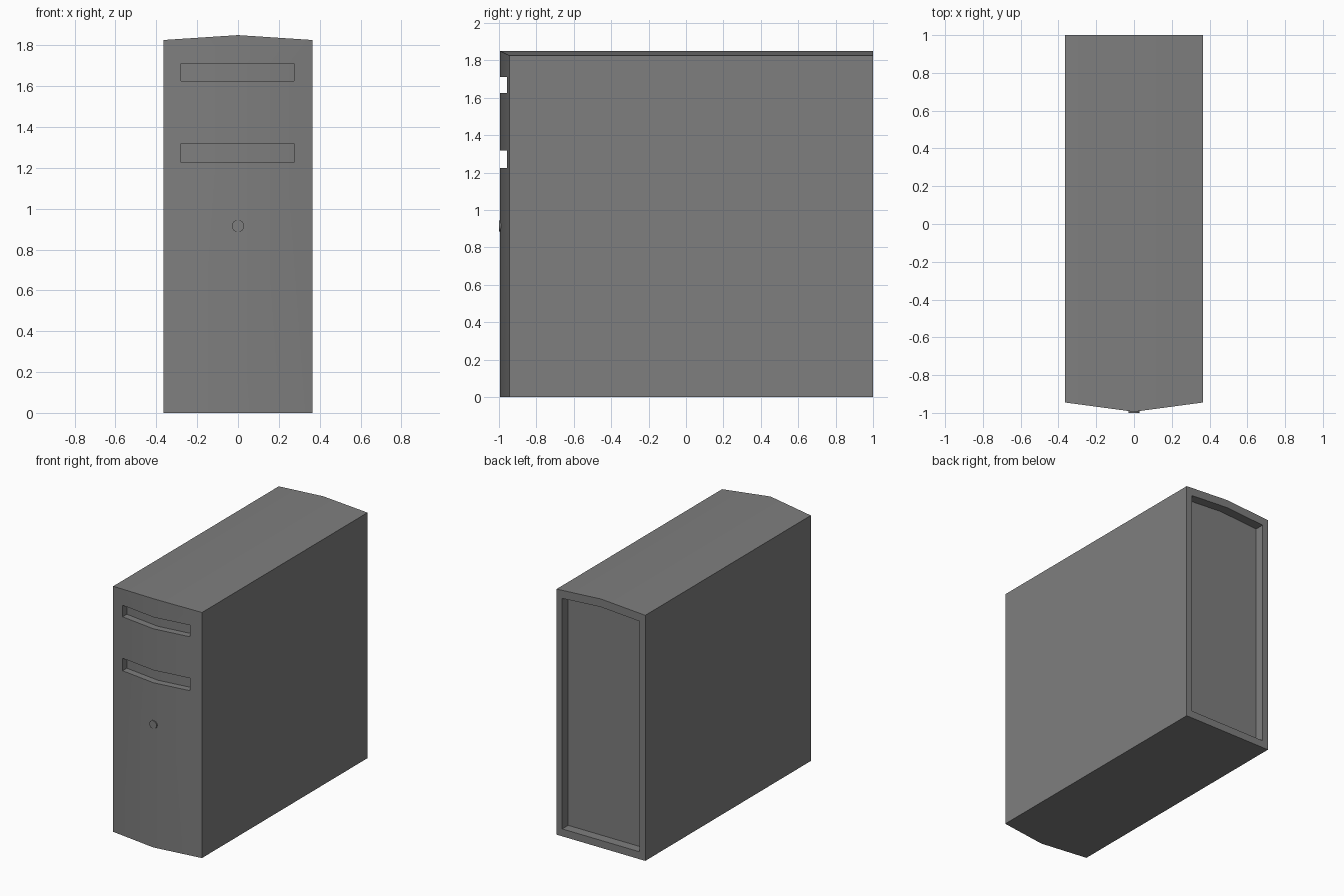
import bpy
import bmesh
import math
from mathutils import Matrix, Vector

cube = bpy.data.objects.get("Cube")
if cube:
    bpy.data.objects.remove(cube, do_unlink=True)

grey = bpy.data.materials.new("case grey")
grey.use_nodes = True
colour = (0.21, 0.21, 0.21, 1)
grey.diffuse_color = colour
grey.node_tree.nodes["Principled BSDF"].inputs["Base Color"].default_value = colour

HALF_WIDTH, SIDE_Y, APEX_Y = 0.365, -0.945, -0.994
SIDE_TOP, MID_TOP = 1.826, 1.85


def front_y(x):
    """Depth of the bowed front at x."""
    return APEX_Y + (SIDE_Y - APEX_Y) * abs(x) / HALF_WIDTH


def roof_z(x):
    """Height of the ridged roof at x."""
    return MID_TOP + (SIDE_TOP - MID_TOP) * abs(x) / HALF_WIDTH


def flat(value):
    return lambda x: value


def finish(bm, name):
    bmesh.ops.recalc_face_normals(bm, faces=bm.faces)
    mesh = bpy.data.meshes.new(name)
    bm.to_mesh(mesh)
    bm.free()
    mesh.materials.append(grey)
    obj = bpy.data.objects.new(name, mesh)
    bpy.context.collection.objects.link(obj)
    return obj


def bent_box(name, left, right, bottom, top, front, back):
    """Box of two halves; top, front and back are functions of x."""
    bm = bmesh.new()
    loops = []
    for x in (left, 0, right):
        loops.append([bm.verts.new((x, y(x), z(x))) for y, z in
                      ((front, bottom), (back, bottom), (back, top), (front, top))])
    for a, b in zip(loops, loops[1:]):
        for i in range(4):
            j = (i + 1) % 4
            bm.faces.new((a[i], a[j], b[j], b[i]))
    bm.faces.new(loops[0])
    bm.faces.new(loops[-1])
    return finish(bm, name)


def smooth(obj):
    bpy.ops.object.select_all(action='DESELECT')
    obj.select_set(True)
    bpy.context.view_layer.objects.active = obj
    bpy.ops.object.shade_smooth_by_angle(angle=math.radians(30))


# Case with bowed front and ridged roof
case = bent_box("case", -HALF_WIDTH, HALF_WIDTH, flat(0), roof_z, front_y, flat(1))

# Cutters: two drive slots and the recessed back panel
cutters = [
    bent_box("drive_slot_cutter", -0.28, 0.275, flat(z0), flat(z1),
             flat(-1.1), lambda x: front_y(x) + 0.05)
    for z0, z1 in ((1.626, 1.712), (1.225, 1.318))
]
cutters.append(bent_box("back_recess_cutter", -0.318, 0.318, flat(0.055),
                        lambda x: roof_z(x) - 0.06, flat(0.93), flat(1.1)))

for cutter in cutters:
    cutter.hide_render = True
    cutter.hide_set(True)
    cut = case.modifiers.new(cutter.name, 'BOOLEAN')
    cut.operation = 'DIFFERENCE'
    cut.solver = 'EXACT'
    cut.object = cutter

# Bake the cuts and drop the cutters
bpy.context.view_layer.update()
evaluated = case.evaluated_get(bpy.context.evaluated_depsgraph_get())
baked = bpy.data.meshes.new_from_object(evaluated)
case.modifiers.clear()
case.data = baked
for cutter in cutters:
    bpy.data.objects.remove(cutter, do_unlink=True)
smooth(case)

# Power button
bm = bmesh.new()
bmesh.ops.create_cone(bm, cap_ends=True, segments=20, radius1=0.03, radius2=0.03, depth=0.04,
                      matrix=Matrix.Translation(Vector((0, -0.98, 0.915)))
                      @ Matrix.Rotation(math.radians(90), 4, 'X'))
smooth(finish(bm, "power_button"))
